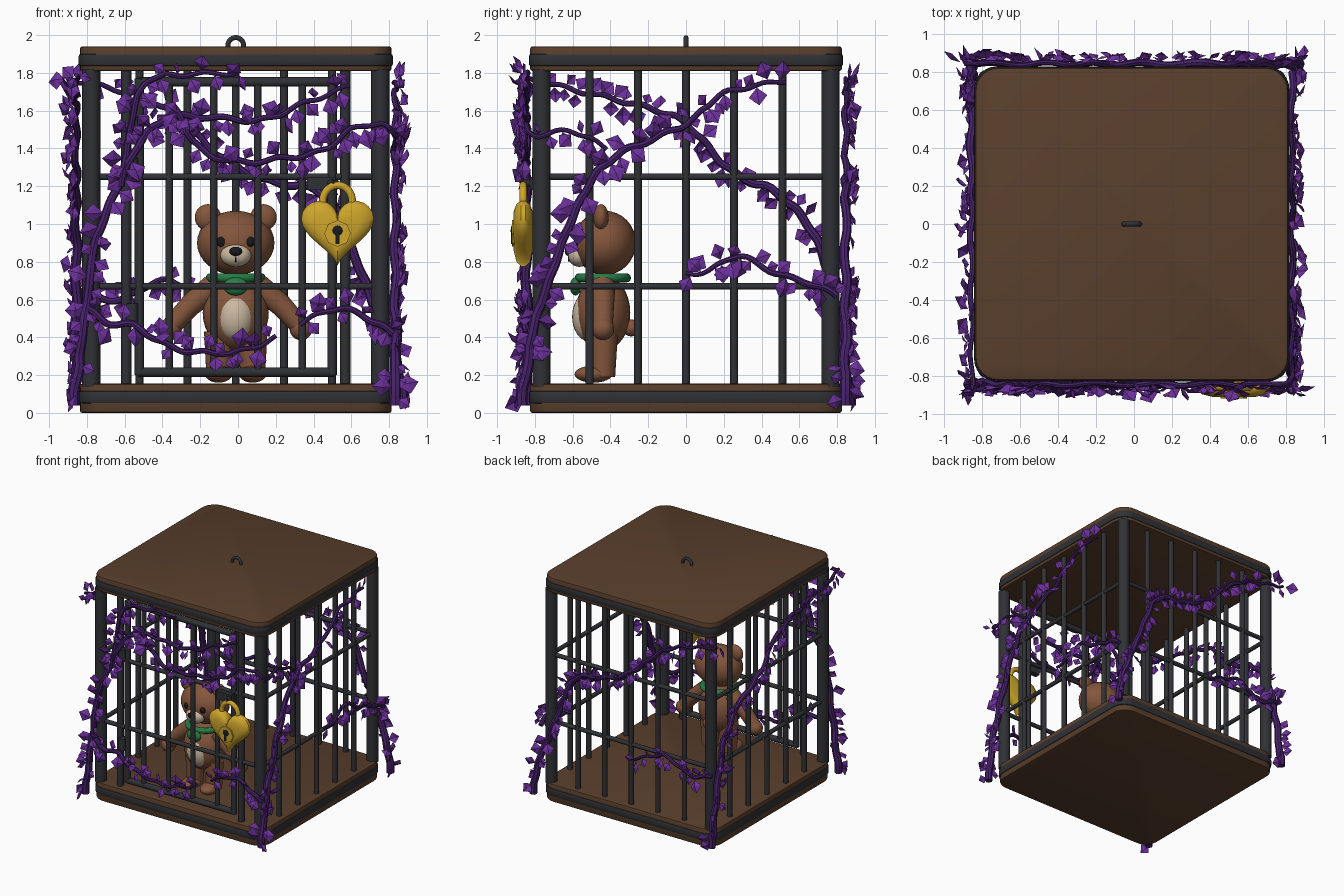
import bpy, bmesh, math, random
from mathutils import Vector

random.seed(7)
if "Cube" in bpy.data.objects:
    bpy.data.objects.remove(bpy.data.objects["Cube"])

CX = -0.012      # cage centre in x
W = 0.765        # wall offset
UP = Vector((0, 0, 1))


def material(name, rgb):
    m = bpy.data.materials.new(name)
    m.use_nodes = True
    m.diffuse_color = (*rgb, 1)
    m.node_tree.nodes["Principled BSDF"].inputs["Base Color"].default_value = (*rgb, 1)
    return m


wood = material("brown wood", (0.1, 0.049, 0.025))
iron = material("dark iron", (0.03, 0.031, 0.036))
fur = material("bear fur", (0.23, 0.092, 0.045))
cream = material("cream fur", (0.6, 0.49, 0.36))
black = material("black", (0.01, 0.01, 0.012))
green = material("green scarf", (0.02, 0.2, 0.06))
gold = material("gold", (0.62, 0.38, 0.025))
stem = material("vine purple", (0.065, 0.016, 0.15))
leafy = material("leaf purple", (0.15, 0.03, 0.33))


def finish(name, bm, mat, smooth=True):
    if smooth:
        bmesh.ops.recalc_face_normals(bm, faces=bm.faces)
    me = bpy.data.meshes.new(name)
    bm.to_mesh(me)
    bm.free()
    me.materials.append(mat)
    ob = bpy.data.objects.new(name, me)
    bpy.context.collection.objects.link(ob)
    if smooth:
        bpy.ops.object.select_all(action='DESELECT')
        ob.select_set(True)
        bpy.context.view_layer.objects.active = ob
        bpy.ops.object.shade_smooth_by_angle(angle=math.radians(40))
    return ob


def loft(bm, rings, closed=False):
    vs = [[bm.verts.new(p) for p in r] for r in rings]
    n = len(vs[0])
    for i in range(len(vs) - (not closed)):
        a, b = vs[i], vs[(i + 1) % len(vs)]
        for j in range(n):
            k = (j + 1) % n
            bm.faces.new((a[j], a[k], b[k], b[j]))
    if not closed:
        bm.faces.new(vs[0])
        bm.faces.new(vs[-1])


def tube(name, pts, r0, mat, r1=None, sides=12, closed=False):
    pts = [Vector(p) for p in pts]
    r1 = r0 if r1 is None else r1
    n, rings, side = len(pts), [], None
    for i, p in enumerate(pts):
        if closed:
            t = pts[(i + 1) % n] - pts[i - 1]
        else:
            t = pts[min(i + 1, n - 1)] - pts[max(i - 1, 0)]
        t.normalize()
        ref = side or (Vector((0, 1, 0)) if abs(t.y) < 0.8 else UP)
        side = (ref - t * ref.dot(t)).normalized()
        other = t.cross(side)
        r = r0 + (r1 - r0) * i / (n - 1)
        angles = [math.tau * k / sides for k in range(sides)]
        rings.append([p + r * (math.cos(a) * side + math.sin(a) * other) for a in angles])
    bm = bmesh.new()
    loft(bm, rings, closed)
    return finish(name, bm, mat)


def ball(name, loc, scale, mat):
    bm = bmesh.new()
    bmesh.ops.create_uvsphere(bm, u_segments=24, v_segments=16, radius=1)
    for v in bm.verts:
        v.co = Vector(a * b + c for a, b, c in zip(v.co, scale, loc))
    return finish(name, bm, mat)


def slab(name, half, z0, z1, mat, corner=0.12, edge=0.012):
    bm = bmesh.new()
    bmesh.ops.create_cube(bm, size=1)
    for v in bm.verts:
        v.co = (CX + v.co.x * 2 * half, v.co.y * 2 * half, z0 + (v.co.z + 0.5) * (z1 - z0))
    upright = [e for e in bm.edges if abs(e.verts[0].co.z - e.verts[1].co.z) > 0.01]
    bmesh.ops.bevel(bm, geom=upright, offset=corner, segments=6, profile=0.5, affect='EDGES')
    rim = [e for e in bm.edges if abs(e.verts[0].co.z - e.verts[1].co.z) < 0.001]
    rim = [e for e in rim if e.calc_face_angle(0) > 1]
    bmesh.ops.bevel(bm, geom=rim, offset=edge, segments=2, profile=0.5, affect='EDGES')
    return finish(name, bm, mat)


def box(name, loc, size, mat):
    bm = bmesh.new()
    bmesh.ops.create_cube(bm, size=1)
    for v in bm.verts:
        v.co = Vector(a * b + c for a, b, c in zip(v.co, size, loc))
    return finish(name, bm, mat)


def arc(c, rx, rz, a0, a1, n, flat=False):
    out = []
    for i in range(n):
        a = a0 + (a1 - a0) * i / (n - 1)
        u, v = rx * math.cos(a), rz * math.sin(a)
        out.append(Vector(c) + Vector((u, v, 0) if flat else (u, 0, v)))
    return out


# Floor, roof and hanging ring
slab("floor", 0.825, 0, 0.155, wood)
slab("floor_band", 0.832, 0.05, 0.117, iron)
slab("roof", 0.825, 1.81, 1.94, wood)
slab("roof_band", 0.832, 1.835, 1.9, iron)
tube("hanging_ring", arc((CX, 0, 1.945), 0.042, 0.042, -0.4, math.pi + 0.4, 16), 0.013, iron)

# Corner posts, wall bars and rails
for sx in (-1, 1):
    for sy in (-1, 1):
        p = Vector((CX + sx * W, sy * W, 0.14))
        tube("corner_post", [p, p + UP * 1.68], 0.048, iron, sides=16)
for i in range(-2, 3):
    for x, y in ((CX - W, i * 0.255), (CX + W, i * 0.255), (CX + i * 0.255, W)):
        tube("wall_bar", [(x, y, 0.14), (x, y, 1.82)], 0.021, iron)
for z in (0.67, 1.25):
    for s in (-1, 1):
        tube("side_rail", [(CX + s * W, -W, z), (CX + s * W, W, z)], 0.018, iron)
        tube("cross_rail", [(CX - W, s * W, z), (CX + W, s * W, z)], 0.018, iron)

# Door with its frame, hinges and hasp
for s in (-1, 1):
    tube("door_jamb", [(CX + s * 0.58, -W, 0.14), (CX + s * 0.58, -W, 1.82)], 0.027, iron)
    tube("door_stile", [(CX + s * 0.51, -W, 0.2), (CX + s * 0.51, -W, 1.77)], 0.025, iron)
for z in (0.215, 1.752):
    tube("door_rail", [(CX - 0.52, -W, z), (CX + 0.52, -W, z)], 0.025, iron)
for i in (-1.5, -0.5, 0.5, 1.5):
    tube("door_bar", [(CX + i * 0.235, -W, 0.21), (CX + i * 0.235, -W, 1.75)], 0.02, iron)
for z in (0.53, 1.3):
    tube("hinge", [(-0.56, -0.78, z - 0.05), (-0.56, -0.78, z + 0.05)], 0.034, iron)
box("hasp", (0.44, -0.8, 1.215), (0.15, 0.05, 0.07), iron)
tube("hasp_loop", [(0.48, -0.8, 1.215), (0.52, -0.87, 1.215)], 0.02, iron)

# Heart padlock
LOCK = Vector((0.527, -0.862, 0.98))
bm = bmesh.new()
rings = []
for k, y in ((0.6, -0.05), (0.88, -0.036), (1, -0.012), (1, 0.012), (0.88, 0.036), (0.6, 0.05)):
    ring = []
    for i in range(40):
        t = math.tau * i / 40
        u = 16 * math.sin(t) ** 3
        v = 13 * math.cos(t) - 5 * math.cos(2 * t) - 2 * math.cos(3 * t) - math.cos(4 * t)
        ring.append(LOCK + Vector((u * k * 0.012, y, v * k * 0.012)))
    rings.append(ring)
loft(bm, rings)
finish("heart_lock", bm, gold)
tube("shackle", arc(LOCK + UP * 0.14, 0.078, 0.085, -0.6, math.pi + 0.6, 24), 0.02, gold)
FRONT = LOCK + Vector((0, -0.052, -0.03))
tube("keyhole_plate", [FRONT + Vector((0, 0.01, 0)), FRONT - Vector((0, 0.008, 0))],
     0.07, gold, sides=8)
ball("keyhole", FRONT + Vector((0, -0.008, 0.015)), (0.026, 0.006, 0.026), black)
box("keyhole_slot", FRONT + Vector((0, -0.009, -0.025)), (0.02, 0.008, 0.06), black)

# Bear
BY = -0.44
ball("bear_head", (CX, -0.43, 0.9), (0.205, 0.165, 0.17), fur)
ball("bear_body", (CX, BY, 0.53), (0.175, 0.145, 0.2), fur)
ball("bear_tummy", (CX, -0.515, 0.51), (0.1, 0.088, 0.13), cream)
ball("bear_snout", (CX, -0.565, 0.835), (0.082, 0.06, 0.062), cream)
ball("bear_nose", (CX, -0.622, 0.855), (0.034, 0.02, 0.024), black)
tube("bear_mouth", [(CX, -0.622, 0.85), (CX, -0.618, 0.8)], 0.005, black, sides=6)
ball("bear_tail", (CX, -0.29, 0.45), (0.045, 0.045, 0.045), fur)
for s in (-1, 1):
    ball("bear_ear", (CX + s * 0.147, -0.45, 1.035), (0.07, 0.04, 0.07), fur)
    ball("bear_eye", (CX + s * 0.075, -0.572, 0.905), (0.026, 0.02, 0.028), black)
    tube("bear_arm", [(CX + s * 0.12, BY, 0.67), (CX + s * 0.24, BY, 0.57),
                      (CX + s * 0.34, BY, 0.46)], 0.066, fur, 0.052, 16)
    ball("bear_hand", (CX + s * 0.345, BY, 0.445), (0.06, 0.06, 0.06), fur)
    tube("bear_leg", [(CX + s * 0.088, BY, 0.43), (CX + s * 0.09, BY, 0.19)], 0.08, fur, 0.065, 16)
    ball("bear_foot", (CX + s * 0.09, -0.49, 0.205), (0.072, 0.1, 0.045), fur)
tube("scarf", arc((CX, BY, 0.715), 0.135, 0.125, 0, math.tau * 31 / 32, 32, True),
     0.024, green, closed=True)
ball("scarf_knot", (CX, -0.585, 0.67), (0.065, 0.03, 0.048), green)


# Climbing vines with folded diamond leaves
def outward(p):
    if abs(p.x) > abs(p.y):
        return Vector((math.copysign(1, p.x), 0, 0))
    return Vector((0, math.copysign(1, p.y), 0))


def smooth_path(p, step=0.03):
    p = [2 * p[0] - p[1]] + p + [2 * p[-1] - p[-2]]
    out = []
    for a, b, c, d in zip(p, p[1:], p[2:], p[3:]):
        n = max(2, round((c - b).length / step))
        for i in range(n):
            t = i / n
            out.append(0.5 * (2 * b + (c - a) * t + (2 * a - 5 * b + 4 * c - d) * t * t
                              + (3 * b - a - 3 * c + d) * t ** 3))
    return out + [p[-2]]


def vine(name, pts, r0=0.031, r1=0.012):
    path = smooth_path([Vector(p) for p in pts])
    path = [p + 0.01 * math.sin(i * 0.9) * UP + outward(p) * 0.008 * math.sin(i * 0.6)
            for i, p in enumerate(path)]
    tube(name, path, r0, stem, r1, sides=8)
    bm = bmesh.new()
    for i in range(1, len(path), 2):
        for s in random.sample((-1, 1), random.choice((1, 1, 2))):
            p, n = path[i], outward(path[i])
            t = (path[i] - path[i - 1]).normalized()
            d = s * n.cross(t) + t * random.uniform(-0.7, 0.7)
            d = (d + n * random.uniform(-0.1, 0.7) - UP * 0.3).normalized()
            side = d.cross(n + Vector([random.uniform(-0.6, 0.6) for _ in 'xyz'])).normalized()
            up = side.cross(d)
            size = random.uniform(0.065, 0.115)
            base = p + d * 0.015 + n * 0.012
            mid = bm.verts.new(base + d * size * 0.5 + up * size * 0.16)
            rim = [bm.verts.new(base + d * size * a + side * size * b)
                   for a, b in ((0, 0), (0.5, 0.48), (1, 0), (0.5, -0.48))]
            for k in range(4):
                bm.faces.new((mid, rim[k - 1], rim[k]))
    finish(name + "_leaves", bm, leafy, smooth=False)


def front(*uz):
    return [(u, -0.845, z) for u, z in uz]


def back(*uz):
    return [(u, 0.845, z) for u, z in uz]


def flank(s, *uz):
    return [(CX + s * 0.845, u, z) for u, z in uz]


vine("front_main_vine", front((-.87, .04), (-.83, .39), (-.79, .65), (-.75, .92), (-.57, 1.34),
                              (-.46, 1.5), (-.31, 1.57), (.12, 1.55), (.3, 1.62), (.59, 1.73)))
vine("front_top_vine", front((-.62, 1.2), (-.57, 1.5), (-.52, 1.7), (-.42, 1.78), (0, 1.8)), .02)
vine("front_low_vine", front((-.79, .55), (-.7, .48), (-.55, .46), (-.38, .36), (-.2, .32),
                             (.03, .33), (.2, .4)), .02)
vine("front_right_vine", front((.82, .42), (.65, .52), (.5, .55), (.33, .47)), .02)
vine("front_middle_vine", front((-.34, 1.62), (-.2, 1.4), (0, 1.33), (.25, 1.35), (.45, 1.39),
                                (.6, 1.5), (.75, 1.53))
     + flank(1, (-.8, 1.47), (-.6, 1.49), (-.42, 1.4)), .018)
vine("right_main_vine", flank(1, (-.87, .04), (-.82, .4), (-.74, .66), (-.58, 1.08),
                              (-.4, 1.34), (0, 1.53), (.2, 1.69), (.53, 1.76)))
vine("right_low_vine", flank(1, (.8, .62), (.68, .68), (.5, .73), (.27, .83), (.12, .75),
                             (0, .74)), .02)
vine("left_main_vine", flank(-1, (.87, .04), (.8, .5), (.7, .9), (.5, 1.15), (.24, 1.28),
                             (0, 1.53), (-.22, 1.62), (-.55, 1.7), (-.88, 1.78)))
vine("back_main_vine", back((.87, .04), (.83, .3), (.75, .5), (.62, .82), (.46, 1.15),
                            (.12, 1.24), (-.12, 1.38), (-.3, 1.55), (-.5, 1.67), (-.9, 1.77)))
vine("back_low_vine", back((-.84, .64), (-.62, .6), (-.4, .7), (-.1, .6)), .02)
